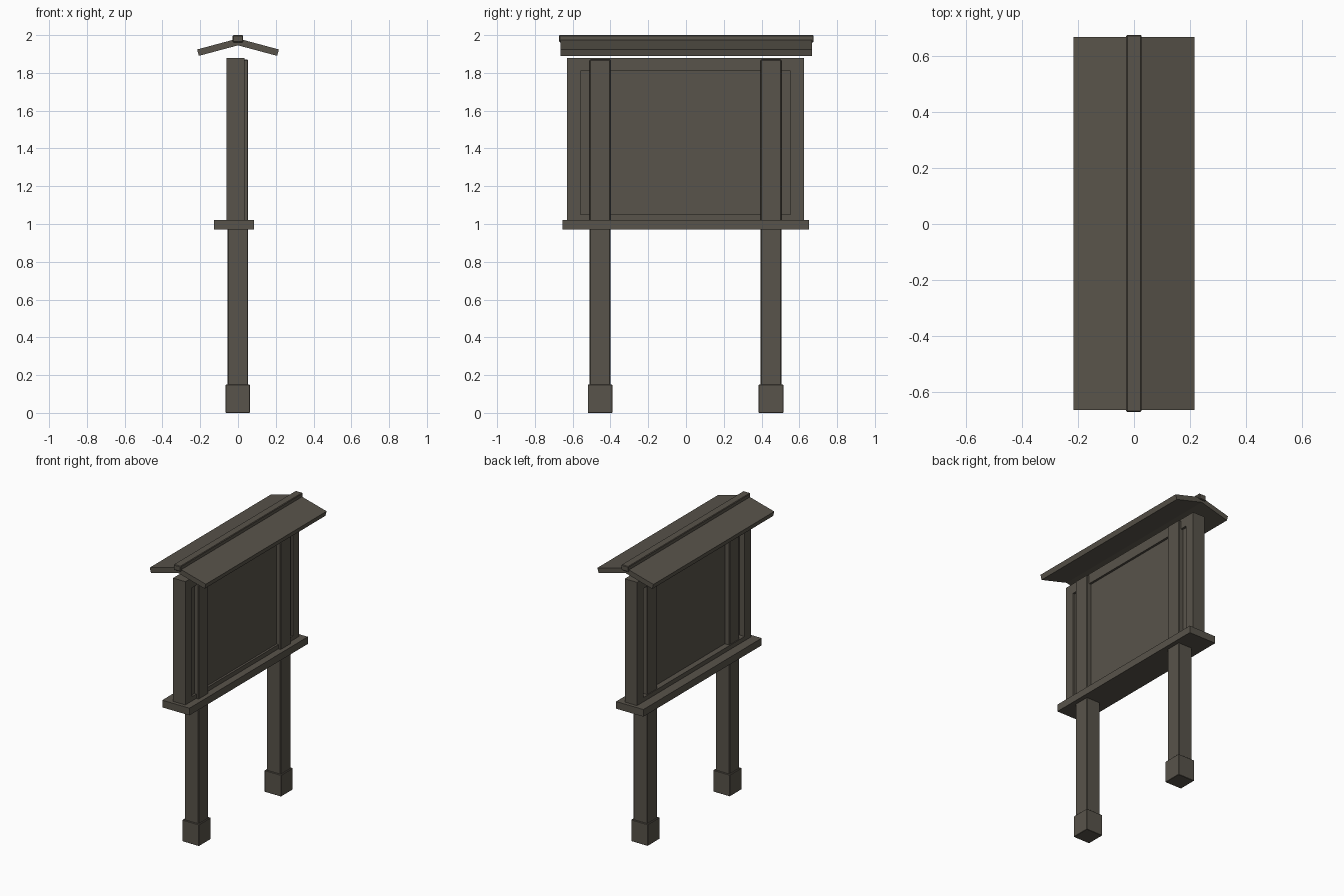
import bpy, bmesh, math
from mathutils import Matrix, Vector

if "Cube" in bpy.data.objects:
    bpy.data.objects.remove(bpy.data.objects["Cube"])

wood = bpy.data.materials.new("dark weathered wood")
wood.diffuse_color = (0.098, 0.087, 0.069, 1)
wood.use_nodes = True
wood.node_tree.nodes["Principled BSDF"].inputs["Base Color"].default_value = wood.diffuse_color


def box(name, x, y, z, bevel=0.0, tilt=0.0, pivot=(0, 0, 0)):
    """Box from (min, max) ranges, optionally bevelled and tilted about y."""
    bm = bmesh.new()
    bmesh.ops.create_cube(bm, size=1)
    size = [r[1] - r[0] for r in (x, y, z)]
    mid = [(r[0] + r[1]) / 2 for r in (x, y, z)]
    bmesh.ops.scale(bm, vec=size, verts=bm.verts)
    bmesh.ops.translate(bm, vec=mid, verts=bm.verts)
    if bevel:
        bmesh.ops.bevel(bm, geom=bm.edges[:], offset=bevel, segments=1, affect='EDGES')
    if tilt:
        bmesh.ops.rotate(bm, cent=pivot, matrix=Matrix.Rotation(tilt, 3, 'Y'), verts=bm.verts)
    me = bpy.data.meshes.new(name)
    bm.to_mesh(me)
    bm.free()
    me.materials.append(wood)
    ob = bpy.data.objects.new(name, me)
    bpy.context.collection.objects.link(ob)
    return ob


CY = -0.0025          # centre of the board along y
FX = (-0.06, 0.035)   # frame depth

for s, side in ((-1, "left"), (1, "right")):
    # posts and their feet
    c = CY + s * 0.4525
    box(side + "_post", (-0.055, 0.053), (c - 0.055, c + 0.055), (0.02, 1.87), 0.004)
    box(side + "_foot", (-0.065, 0.063), (c - 0.065, c + 0.065), (0, 0.15), 0.002)
    # upright of the board frame
    y = sorted((CY + s * 0.6275, CY + s * 0.557))
    box(side + "_frame_stile", FX, y, (1.01, 1.88))
    # roof slope
    x = sorted((0, s * 0.224))
    box(side + "_roof_slope", x, (-0.664, 0.668), (1.947, 1.982), 0,
        s * math.radians(15), (0, 0, 1.982))

# rails and recessed panel of the notice board
box("top_rail", FX, (CY - 0.56, CY + 0.56), (1.81, 1.88))
box("bottom_rail", FX, (CY - 0.56, CY + 0.56), (1.01, 1.05))
box("notice_panel", (-0.02, 0.02), (CY - 0.56, CY + 0.56), (1.04, 1.82))

# shelf under the board and ridge cap on the roof
box("shelf", (-0.126, 0.084), (-0.655, 0.65), (0.97, 1.02))
box("ridge_cap", (-0.028, 0.027), (-0.672, 0.676), (1.962, 2.0), 0.004)
